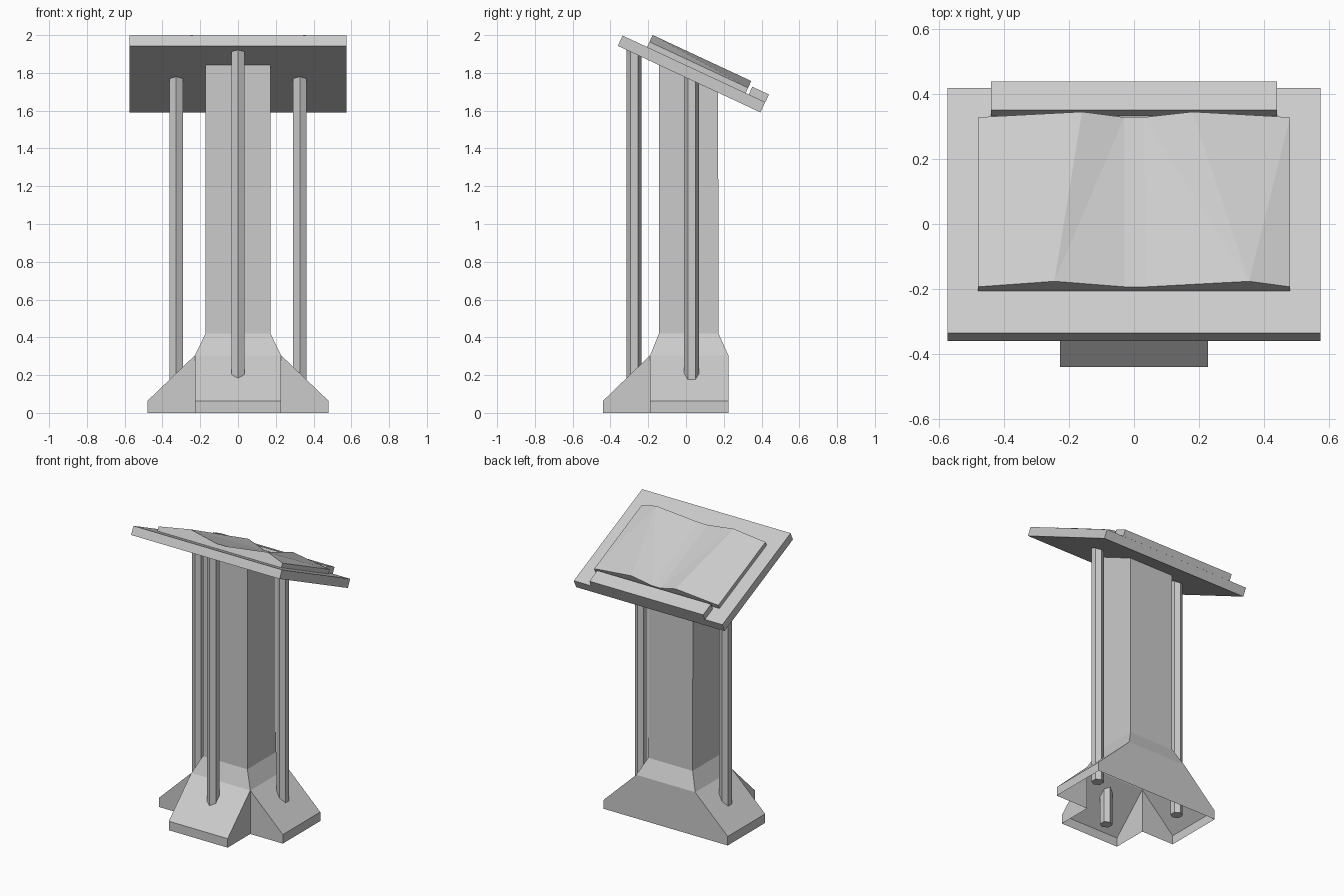
import bpy, bmesh, math
from mathutils import Vector

if "Cube" in bpy.data.objects:
    bpy.data.objects.remove(bpy.data.objects["Cube"])

TILT = math.radians(25)
T = Vector((0, math.cos(TILT), -math.sin(TILT)))   # down the reading slope
N = Vector((0, math.sin(TILT), math.cos(TILT)))    # out of the reading slope
O = Vector((0, -0.361, 1.943))                     # high front edge, underside


def slope(x, s, h):
    return Vector((x, 0, 0)) + O + T * s + N * h


def under(y):
    """Height of the board's underside at y."""
    return O.z - (y - O.y) * math.tan(TILT)


def make(name, faces, merge_flat=False):
    bm = bmesh.new()
    for f in faces:
        bm.faces.new([bm.verts.new(p) for p in f])
    bmesh.ops.remove_doubles(bm, verts=bm.verts, dist=1e-4)
    if merge_flat:
        bmesh.ops.dissolve_limit(bm, angle_limit=0.01, verts=bm.verts, edges=bm.edges)
    bmesh.ops.recalc_face_normals(bm, faces=bm.faces)
    me = bpy.data.meshes.new(name)
    bm.to_mesh(me)
    bm.free()
    ob = bpy.data.objects.new(name, me)
    bpy.context.collection.objects.link(ob)
    return ob


def bridge(a, b):
    n = len(a)
    return [[a[i], a[(i + 1) % n], b[(i + 1) % n], b[i]] for i in range(n)]


def slab(name, hx, s0, s1, h0, h1):
    a, b = [[slope(x, s, h) for x, s in ((-hx, s0), (hx, s0), (hx, s1), (-hx, s1))]
            for h in (h0, h1)]
    make(name, bridge(a, b) + [a, b])


# Hollow column, shoulder and three flared feet (open underneath)
def ring(hx, y0, y1, z):
    return [Vector((x, y, z if z is not None else under(y) + 0.02))
            for x, y in ((-hx, y0), (hx, y0), (hx, y1), (-hx, y1))]


top = ring(0.172, -0.143, 0.17, None)
neck = ring(0.172, -0.143, 0.172, 0.42)
shoulder = ring(0.228, -0.19, 0.224, 0.305)
faces = bridge(top, neck) + bridge(neck, shoulder)


def flat(p, z):
    return Vector((p.x, p.y, z))


def foot(a, b, out):
    ao, bo = a + out, b + out
    res = [[a, b, flat(bo, 0.063), flat(ao, 0.063)],
           [flat(ao, 0.063), flat(bo, 0.063), flat(bo, 0), flat(ao, 0)]]
    for p, q in ((a, ao), (b, bo)):
        res.append([p, flat(q, 0.063), flat(q, 0), flat(p, 0)])
    return res


faces += foot(shoulder[0], shoulder[1], Vector((0, -0.25, 0)))
faces += foot(shoulder[1], shoulder[2], Vector((0.252, 0, 0)))
faces += foot(shoulder[3], shoulder[0], Vector((-0.252, 0, 0)))
c, d = shoulder[2], shoulder[3]
faces.append([c, d, flat(d, 0), flat(c, 0)])
make("column_and_base", faces, True)


# Hexagonal rods from the feet up into the board
def rod(name, x, y, z0):
    r = 0.04
    pts = [(x + r * math.sin(i * math.pi / 3), y + r * math.cos(i * math.pi / 3))
           for i in range(6)]
    a = [Vector((px, py, z0)) for px, py in pts]
    b = [Vector((px, py, under(py) + 0.015)) for px, py in pts]
    make(name, bridge(a, b) + [a, b])


rod("front_rod", 0, -0.275, 0.005)
rod("left_rod", -0.327, 0.03, 0.06)
rod("right_rod", 0.327, 0.03, 0.06)

# Sloped board and the ledge along its low edge
slab("reading_board", 0.575, 0, 0.833, 0, 0.06)
slab("book_ledge", 0.44, 0.737, 0.834, 0.06, 0.105)

# Open book: two page profiles lofted together
S0, S1, H = 0.143, 0.719, 0.06
heights = (0.03, 0.07, 0.03, 0.03, 0.07, 0.03)
near = [slope(x, S0, H + h) for x, h in zip((-0.48, -0.245, -0.03, 0.04, 0.355, 0.48), heights)]
far = [slope(x, S1, H + h) for x, h in zip((-0.48, -0.16, -0.03, 0.03, 0.18, 0.48), heights)]
faces = []
for i in range(5):
    faces += [[near[i], near[i + 1], far[i + 1]], [near[i], far[i + 1], far[i]]] if i in (1, 4) else \
        [[near[i], near[i + 1], far[i]], [near[i + 1], far[i + 1], far[i]]]
nb = [slope(p.x, S0, H) for p in near]
fb = [slope(p.x, S1, H) for p in far]
for i in range(5):
    faces += [[near[i], near[i + 1], nb[i + 1], nb[i]], [far[i], far[i + 1], fb[i + 1], fb[i]],
              [nb[i], nb[i + 1], fb[i + 1], fb[i]]]
for i in (0, 5):
    faces.append([near[i], far[i], fb[i], nb[i]])
make("open_book", faces)
